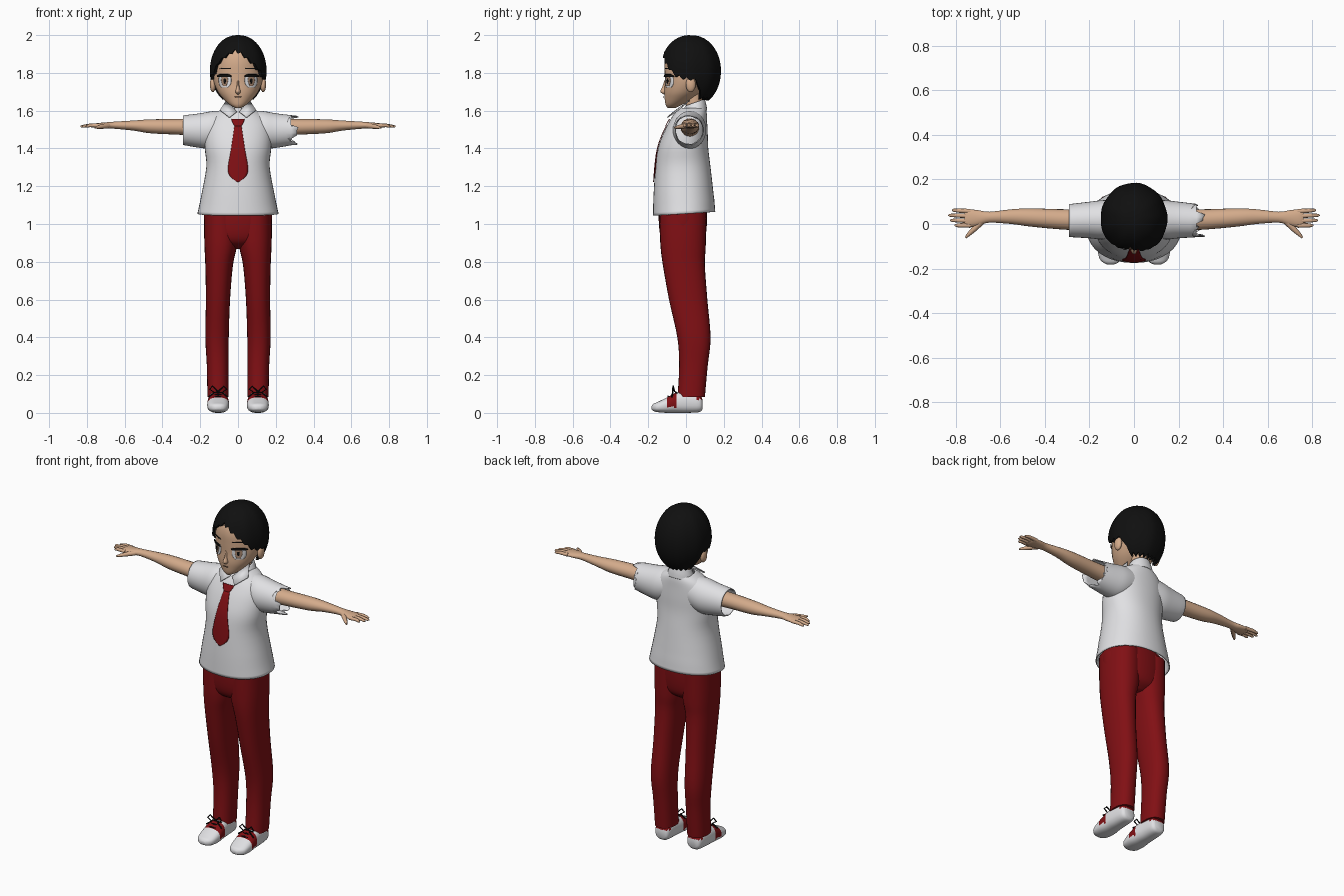
import bpy, bmesh, math, random
from mathutils import Vector
from mathutils.bvhtree import BVHTree

random.seed(4)
if "Cube" in bpy.data.objects:
    bpy.data.objects.remove(bpy.data.objects["Cube"])


def material(name, r, g, b):
    m = bpy.data.materials.new(name)
    m.use_nodes = True
    m.diffuse_color = (r, g, b, 1)
    bsdf = next(n for n in m.node_tree.nodes if n.type == 'BSDF_PRINCIPLED')
    bsdf.inputs["Base Color"].default_value = (r, g, b, 1)
    bsdf.inputs["Roughness"].default_value = 0.8
    return m


SKIN = material("skin", 0.66, 0.41, 0.26)
WHITE = material("white_cloth", 0.75, 0.75, 0.77)
RED = material("dark_red", 0.22, 0.005, 0.007)
BLACK = material("black", 0.005, 0.005, 0.005)
IRIS = material("tan_iris", 0.42, 0.26, 0.17)
LIP = material("brown_line", 0.2, 0.1, 0.06)


def finish(name, bm, mats, thick=0):
    bmesh.ops.recalc_face_normals(bm, faces=bm.faces)
    mesh = bpy.data.meshes.new(name)
    bm.to_mesh(mesh)
    bm.free()
    for m in mats:
        mesh.materials.append(m)
    ob = bpy.data.objects.new(name, mesh)
    bpy.context.collection.objects.link(ob)
    bpy.ops.object.select_all(action='DESELECT')
    ob.select_set(True)
    bpy.context.view_layer.objects.active = ob
    bpy.ops.object.shade_smooth_by_angle(angle=math.radians(50))
    if thick:
        mod = ob.modifiers.new("thickness", 'SOLIDIFY')
        mod.thickness = thick
    return ob


def smooth_rows(rows, sub):
    """Catmull-Rom interpolation between section rows."""
    out = []
    for i in range(len(rows) - 1):
        p = [rows[max(i - 1, 0)], rows[i], rows[i + 1], rows[min(i + 2, len(rows) - 1)]]
        for k in range(sub):
            t = k / sub
            out.append([0.5 * (2 * b + (c - a) * t + (2 * a - 5 * b + 4 * c - d) * t * t
                               + (3 * b - a - 3 * c + d) * t ** 3) for a, b, c, d in zip(*p)])
    return out + [list(rows[-1])]


def loft(name, rows, mat, axis='z', s=1, n=28, sub=4, caps=True, power=1.0, thick=0, edit=None):
    """Skin oval sections (position, a min, a max, b min, b max) along an axis."""
    bm = bmesh.new()
    rings = []
    for t, a0, a1, b0, b1 in smooth_rows(rows, sub):
        ring = []
        for i in range(n):
            c, d = math.cos(math.tau * i / n), math.sin(math.tau * i / n)
            a = (a0 + a1) / 2 + (a1 - a0) / 2 * math.copysign(abs(c) ** power, c)
            b = (b0 + b1) / 2 + (b1 - b0) / 2 * math.copysign(abs(d) ** power, d)
            co = {'z': (a, b, t), 'x': (t, a, b), 'y': (a, t, b)}[axis]
            ring.append(bm.verts.new((co[0] * s, co[1], co[2])))
        rings.append(ring)
    for p, q in zip(rings, rings[1:]):
        for i in range(n):
            bm.faces.new((p[i], p[(i + 1) % n], q[(i + 1) % n], q[i]))
    if caps:
        bm.faces.new(rings[0])
        bm.faces.new(rings[-1])
    if edit:
        edit(bm, rings)
    return finish(name, bm, mat if isinstance(mat, list) else [mat], thick)


def sym(rows):
    return [(z, -w, w, f, b) for z, w, f, b in rows]


def decal(name, target, rows, mat, s=1, lift=0.004, cols=8):
    """Thin painted patch (z, x min, x max) laid on the front of a part."""
    mesh = target.data
    tree = BVHTree.FromPolygons([v.co for v in mesh.vertices], [p.vertices for p in mesh.polygons])
    bm = bmesh.new()
    grid = []
    for z, x0, x1 in smooth_rows(rows, 4):
        line = []
        for i in range(cols + 1):
            x = s * (x0 + (x1 - x0) * i / cols)
            hit = tree.ray_cast(Vector((x, -1, z)), Vector((0, 1, 0)))[0]
            line.append(bm.verts.new((x, (hit.y if hit else -0.05) - lift, z)))
        grid.append(line)
    for p, q in zip(grid, grid[1:]):
        for i in range(cols):
            bm.faces.new((p[i], p[i + 1], q[i + 1], q[i]))
    return finish(name, bm, [mat], 0.003)


def tube(name, points, radii, mat):
    cu = bpy.data.curves.new(name, 'CURVE')
    cu.dimensions = '3D'
    cu.bevel_depth = 1
    cu.bevel_resolution = 2
    cu.use_fill_caps = True
    sp = cu.splines.new('POLY')
    sp.points.add(len(points) - 1)
    for p, co, r in zip(sp.points, points, radii):
        p.co = (*co, 1)
        p.radius = r
    cu.materials.append(mat)
    ob = bpy.data.objects.new(name, cu)
    bpy.context.collection.objects.link(ob)


def ball(name, loc, size, mat):
    bm = bmesh.new()
    bmesh.ops.create_uvsphere(bm, u_segments=16, v_segments=10, radius=1)
    for v in bm.verts:
        v.co = Vector(loc) + Vector([a * b for a, b in zip(v.co, size)])
    return finish(name, bm, [mat])


# Head and neck
head = loft("head", sym([
    (1.615, .016, -.098, -.055), (1.632, .045, -.108, -.02), (1.665, .08, -.113, .04),
    (1.70, .107, -.115, .085), (1.75, .128, -.112, .13), (1.80, .133, -.113, .15),
    (1.86, .128, -.112, .15), (1.91, .108, -.096, .13), (1.96, .06, -.05, .09)]), SKIN, n=40)
loft("neck", sym([(1.56, .058, -.01, .095), (1.62, .048, 0, .09), (1.71, .048, 0, .09)]), SKIN)
loft("nose", sym([(1.685, .006, -.115, -.095), (1.70, .014, -.136, -.095),
                  (1.725, .008, -.126, -.095), (1.765, .005, -.112, -.095)]), SKIN, n=12)
decal("mouth", head, [(1.674, -.018, .018), (1.671, -.014, .014)], LIP)

# Eyes, brows and ears
for s, side in ((1, "left"), (-1, "right")):
    decal(side + "_eye", head, [(1.785, .042, .098), (1.765, .036, .103),
                                (1.74, .04, .10), (1.722, .055, .088)], WHITE, s, .003)
    decal(side + "_iris", head, [(1.784, .058, .084), (1.76, .053, .089), (1.73, .063, .08)], IRIS, s, .005)
    decal(side + "_pupil", head, [(1.77, .067, .075), (1.757, .065, .077), (1.745, .068, .074)], BLACK, s, .007)
    decal(side + "_lash", head, [(1.793, .05, .095), (1.786, .036, .108), (1.779, .034, .11)], BLACK, s, .007)
    decal(side + "_brow", head, [(1.826, .045, .085), (1.821, .035, .10)], BLACK, s)
    ball(side + "_ear", (.133 * s, .025, 1.738), (.016, .026, .04), SKIN)

# Hair cap with a swept, jagged hairline: (angle from front, edge height)
hairline = [(-180, 1.66), (-118, 1.665), (-102, 1.76), (-75, 1.77), (-60, 1.80), (-48, 1.85),
            (-30, 1.885), (-8, 1.915), (8, 1.90), (20, 1.875), (40, 1.835), (60, 1.785),
            (75, 1.77), (102, 1.76), (118, 1.665), (180, 1.66)]


def edge_height(deg):
    for (a, za), (b, zb) in zip(hairline, hairline[1:]):
        if a <= deg <= b:
            return za + (zb - za) * (deg - a) / (b - a)


bm = bmesh.new()
columns = []
for i in range(96):
    deg = -180 + 360 * i / 96
    a = math.radians(deg)
    low = edge_height(deg) + (0, .008, .016, .006)[i % 4] - .006
    reach = math.acos((low - 1.81) / .19)
    lump = 1 + .008 * math.sin(a * 9)
    col = []
    for k in range(1, 19):
        th = reach * min(k, 17) / 17
        r = math.sin(th) ** .92 * lump * (.84 if k == 18 else 1)
        col.append(bm.verts.new((.15 * r * math.sin(a), .024 - .161 * r * math.cos(a),
                                 1.81 + .19 * math.cos(th))))
    columns.append(col)
for p, q in zip(columns, columns[1:] + columns[:1]):
    for k in range(17):
        bm.faces.new((p[k], q[k], q[k + 1], p[k + 1]))
bm.faces.new([c[0] for c in columns])
finish("hair", bm, [BLACK])


# Shirt body with a hem that rises to the back, and tie
def tilt_hem(bm, rings):
    for ring in rings[:4]:
        for v in ring:
            v.co.z += .06 * v.co.y


shirt = loft("shirt_body", sym([
    (1.055, .215, -.175, .155), (1.15, .195, -.172, .147), (1.30, .168, -.162, .13),
    (1.40, .176, -.148, .118), (1.48, .178, -.12, .115), (1.54, .165, -.09, .112),
    (1.585, .125, -.062, .11), (1.615, .07, -.03, .105)]),
    WHITE, n=40, caps=False, power=.92, thick=.006, edit=tilt_hem)
decal("tie_knot", shirt, [(1.556, -.036, .036), (1.54, -.03, .03), (1.52, -.019, .019)], RED, lift=.009)
decal("tie_blade", shirt, [(1.522, -.018, .018), (1.40, -.036, .036), (1.275, -.053, .053),
                           (1.222, -.004, .004)], RED, lift=.006)


# Collar band and pointed flaps
def tilt_collar(bm, rings):
    for v in bm.verts:
        v.co.z += .35 * (v.co.y - .08)


loft("collar_band", sym([(1.59, .085, -.04, .112), (1.62, .074, -.02, .108), (1.655, .06, -.005, .1)]),
     WHITE, caps=False, thick=.005, edit=tilt_collar)
for s, side in ((1, "left"), (-1, "right")):
    bm = bmesh.new()
    bm.faces.new([bm.verts.new((x * s, y, z)) for x, y, z in (
        (.062, .02, 1.652), (.006, -.062, 1.592), (.045, -.098, 1.562), (.095, -.04, 1.60))])
    finish(side + "_collar_flap", bm, [WHITE], .005)

    # Sleeve: torn edge on one side, plain on the other
    def tear(bm, rings, s=s):
        for v in rings[-1]:
            v.co.x += random.uniform(-.045, .025) if s > 0 else .008

    loft(side + "_sleeve", [(.05, -.04, .10, 1.43, 1.60), (.13, -.068, .107, 1.40, 1.598),
                            (.20, -.064, .10, 1.403, 1.586), (.30, -.058, .088, 1.42, 1.574)],
         WHITE, 'x', s, n=32, caps=False, thick=.005, edit=tear)

    # Arm, palm, fingers and thumb
    loft(side + "_arm", [(.12, -.03, .07, 1.46, 1.56), (.30, -.026, .066, 1.472, 1.556),
                         (.46, -.012, .07, 1.48, 1.554), (.55, .0, .066, 1.494, 1.548),
                         (.65, .006, .055, 1.504, 1.542), (.70, -.008, .062, 1.505, 1.538),
                         (.745, -.014, .066, 1.508, 1.534), (.762, -.008, .06, 1.513, 1.529)],
         SKIN, 'x', s, n=20)
    for k, tip in enumerate((.806, .826, .834, .818)):
        y = -.006 + .021 * k
        tube(f"{side}_finger_{k + 1}", [(.735 * s, y, 1.521), (.785 * s, y * 1.05, 1.522),
             ((tip - .008) * s, y * 1.08, 1.517), (tip * s, y * 1.08, 1.516)], (.011, .0095, .007, .003), SKIN)
    tube(side + "_thumb", [(.685 * s, .01, 1.52), (.715 * s, -.02, 1.517), (.742 * s, -.046, 1.512),
                           (.757 * s, -.062, 1.51)], (.014, .013, .009, .004), SKIN)

    # Trouser leg
    loft(side + "_trouser_leg", [(.085, .05, .162, -.045, .10), (.25, .05, .165, -.036, .115),
                                 (.40, .049, .173, -.046, .13), (.60, .042, .17, -.09, .113),
                                 (.78, .027, .173, -.122, .10), (.87, .008, .177, -.134, .104),
                                 (.95, .0, .179, -.138, .106), (1.08, .0, .178, -.14, .108)],
         RED, s=s, power=.88)

    # Shoe with red side patches
    def patches(bm, rings):
        for f in bm.faces:
            c = f.calc_center_median()
            if c.z > .03 and (-.095 < c.y < -.045 or (c.z > .07 and c.y > .05)):
                f.material_index = 1

    loft(side + "_shoe", [(.087, .075, .135, .02, .07), (.07, .06, .15, .004, .10), (0, .055, .157, 0, .112),
                          (-.05, .05, .16, 0, .108), (-.10, .047, .163, 0, .082), (-.15, .055, .157, .004, .058),
                          (-.172, .07, .14, .01, .048), (-.182, .09, .12, .018, .036)],
         [WHITE, RED], 'y', s, power=.8, edit=patches)

    # Laces: cross bars and a bow
    for k in range(3):
        y, z = -.055 - .02 * k, .11 - .011 * k
        tube(f"{side}_lace_{k + 1}", [(.075 * s, y + .008, z - .008), (.105 * s, y, z),
                                     (.135 * s, y + .008, z - .008)], (.004,) * 3, BLACK)
    for d in (-1, 1):
        tube(side + "_lace_bow", [((.105 + d * x) * s, y, z) for x, y, z in (
            (0, -.06, .112), (.03, -.068, .142), (.045, -.07, .125), (.02, -.07, .108), (.05, -.075, .085))],
             (.004,) * 5, BLACK)

# Trouser seat
loft("trouser_seat", sym([(.868, .05, -.06, .05), (.90, .15, -.115, .09), (.95, .174, -.138, .106),
                          (1.04, .181, -.145, .112), (1.10, .175, -.14, .108)]), RED, power=.92)
